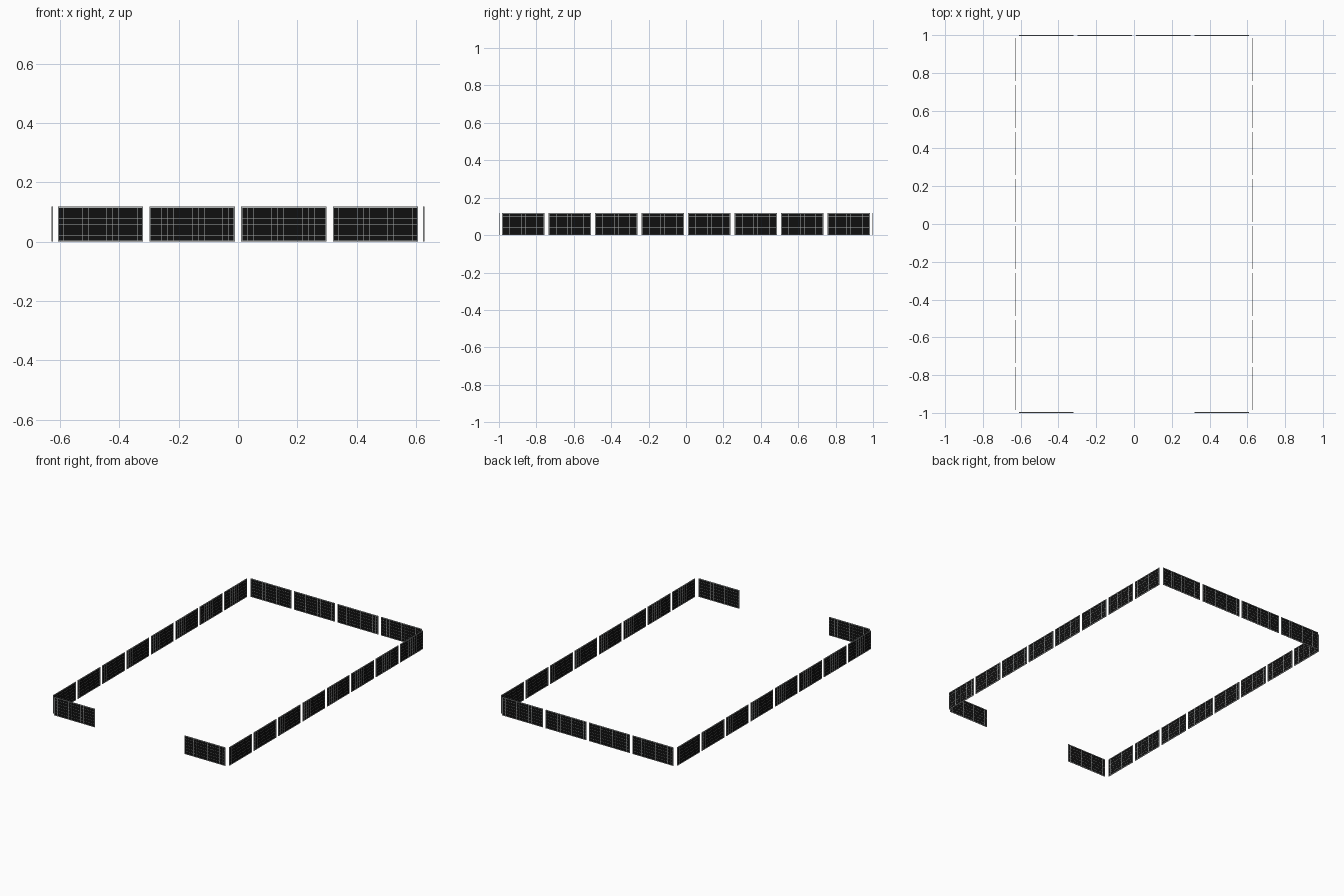
import bpy, bmesh
from math import pi
from mathutils import Matrix, Vector

if "Cube" in bpy.data.objects:
    bpy.data.objects.remove(bpy.data.objects["Cube"])

H = 0.118      # panel height
T = 0.004      # frame tube size

black = bpy.data.materials.new("black_screen")
black.diffuse_color = (0.005, 0.005, 0.005, 1)
black.use_nodes = True
black.node_tree.nodes["Principled BSDF"].inputs["Base Color"].default_value = black.diffuse_color
grey = bpy.data.materials.new("galvanised_grey")
grey.diffuse_color = (0.45, 0.47, 0.47, 1)
grey.use_nodes = True
grey.node_tree.nodes["Principled BSDF"].inputs["Base Color"].default_value = grey.diffuse_color


def box(bm, c, s):
    m = Matrix.Translation(Vector(c)) @ Matrix.Diagonal((*s, 1))
    bmesh.ops.create_cube(bm, size=1, matrix=m)


def finish(bm, name, mat):
    me = bpy.data.meshes.new(name)
    bm.to_mesh(me)
    bm.free()
    me.materials.append(mat)
    return me


def panel_meshes(w, label):
    # Tube frame around the edge
    bm = bmesh.new()
    for s in (-1, 1):
        box(bm, (s * (w - T) / 2, 0, H / 2), (T, T, H))
        box(bm, (0, 0, H / 2 + s * (H - T) / 2), (w - 2 * T, T, T))
    frame = finish(bm, label + "_frame", grey)
    # Dark infill sheet
    bm = bmesh.new()
    box(bm, (0, 0, H / 2), (w - 2 * T, 0.0012, H - 2 * T))
    sheet = finish(bm, label + "_screen", black)
    # Thin wire grid standing proud of the sheet
    bm = bmesh.new()
    cols, rows = round(w / 0.02), 6
    for i in range(1, cols):
        box(bm, (-w / 2 + w * i / cols, 0, H / 2), (0.001, 0.002, H - 2 * T))
    for j in range(1, rows):
        box(bm, (0, 0, H * j / rows), (w - 2 * T, 0.0018, 0.001))
    wires = finish(bm, label + "_wires", grey)
    return frame, sheet, wires


def place(meshes, x, y, angle):
    for me in meshes:
        ob = bpy.data.objects.new(me.name, me)
        ob.location = (x, y, 0)
        ob.rotation_euler.z = angle
        bpy.context.collection.objects.link(ob)


end_panel = panel_meshes(0.288, "end_fence")
side_panel = panel_meshes(0.227, "side_fence")

# Back row of four, front row with an open gateway
for i in range(4):
    x = (i - 1.5) * 0.309
    place(end_panel, x, 0.998, 0)
    if i in (0, 3):
        place(end_panel, x, -0.998, 0)

# Eight panels along each long side
for s in (-1, 1):
    for i in range(8):
        place(side_panel, s * 0.626, (i - 3.5) * 0.2486, pi / 2)
